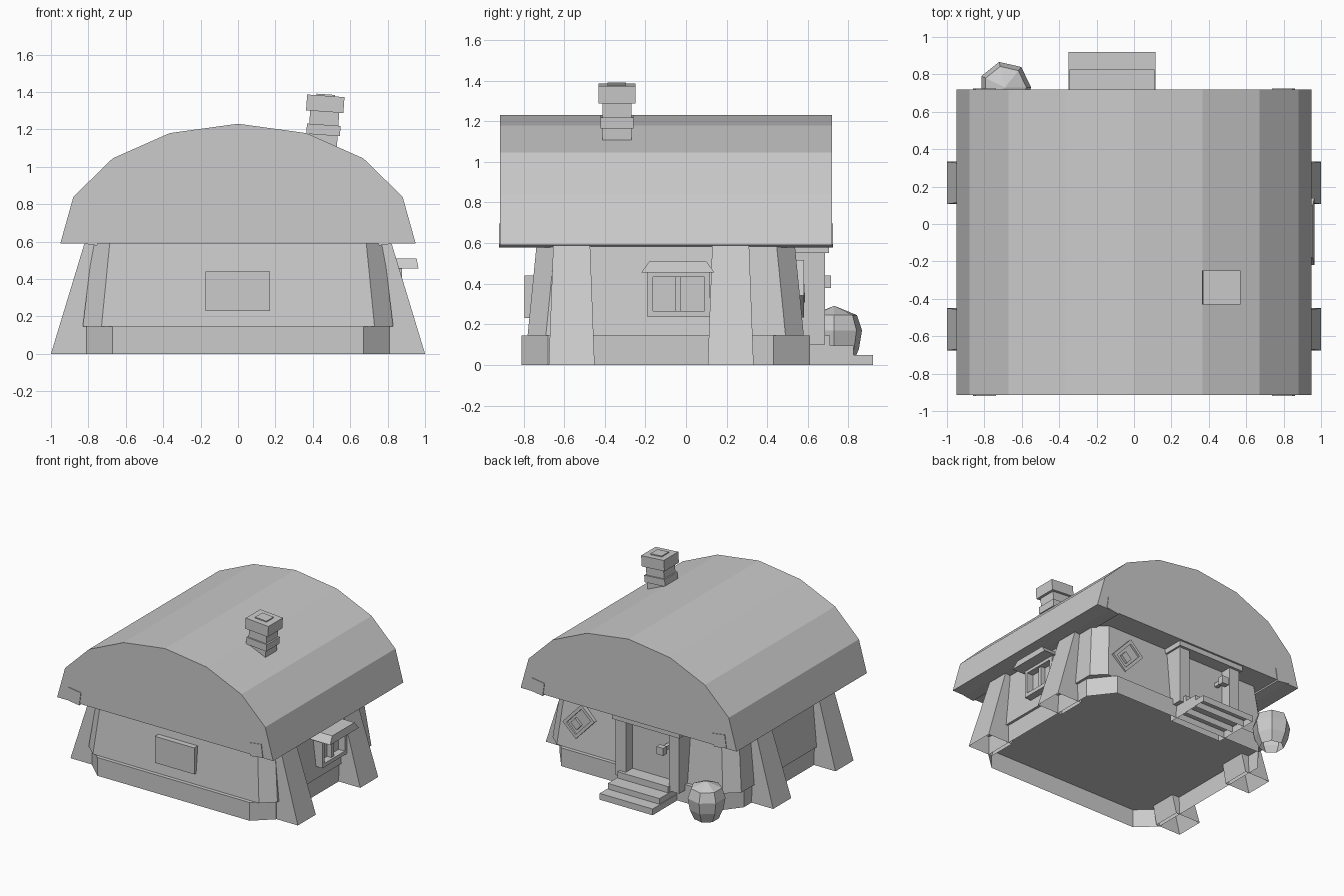
import bpy, bmesh
from math import sin, cos, tau, radians
from mathutils import Matrix, Vector

if "Cube" in bpy.data.objects:
    bpy.data.objects.remove(bpy.data.objects["Cube"])

stone = bpy.data.materials.new("plain grey")
stone.use_nodes = True
GREY = (0.6, 0.6, 0.6, 1)
stone.diffuse_color = GREY
stone.node_tree.nodes["Principled BSDF"].inputs["Base Color"].default_value = GREY


def loft(name, rings, matrix=Matrix(), bottom=True):
    """Solid through rings that share a point count; the bottom may stay open."""
    bm = bmesh.new()
    loops = [[bm.verts.new(matrix @ Vector(p)) for p in ring] for ring in rings]
    for a, b in zip(loops, loops[1:]):
        for i in range(len(a)):
            j = (i + 1) % len(a)
            bm.faces.new((a[i], a[j], b[j], b[i]))
    base = bm.faces.new(loops[0])
    bm.faces.new(loops[-1])
    bmesh.ops.recalc_face_normals(bm, faces=bm.faces)
    if not bottom:
        bm.faces.remove(base)
    mesh = bpy.data.meshes.new(name)
    bm.to_mesh(mesh)
    bm.free()
    mesh.materials.append(stone)
    obj = bpy.data.objects.new(name, mesh)
    bpy.context.collection.objects.link(obj)
    return obj


def rect(x0, x1, y0, y1, z):
    return [(x0, y0, z), (x1, y0, z), (x1, y1, z), (x0, y1, z)]


def box(name, x, y, z, matrix=Matrix(), bottom=True):
    return loft(name, [rect(*x, *y, h) for h in z], matrix, bottom)


def octagon(hx, y0, y1, cx, front, back, z):
    """Rectangle with cut corners, the front and back cuts of their own length."""
    side = [(hx - cx, y0), (hx, y0 + front), (hx, y1 - back), (hx - cx, y1)]
    return [(x, y, z) for x, y in side + [(-x, y) for x, y in side[::-1]]]


# House body, hollow below the floor
loft("plinth", [octagon(0.81, -0.81, 0.61, 0.14, 0.13, 0.18, z) for z in (0, 0.145)],
     bottom=False)
loft("walls", [octagon(0.83, -0.78, 0.58, 0.10, 0.09, 0.09, 0.145),
               octagon(0.775, -0.735, 0.535, 0.09, 0.09, 0.09, 0.6)])

# Roof
half = [(0.95, 0.59), (0.88, 0.84), (0.67, 1.045), (0.365, 1.18)]
arch = half + [(0, 1.23)] + [(-x, z) for x, z in half[::-1]]
loft("roof", [[(x, y, z) for x, z in arch] for y in (-0.915, 0.72)])

# Eave beams and leaning buttresses
for side, word in ((-1, "right"), (1, "left")):
    turn = Matrix.Translation((side * 0.8, 0, 0.638)) @ Matrix.Rotation(radians(side * -8), 4, 'Y')
    box(f"eave_beam_{word}", (-0.055, 0.055), (-0.92, 0.725), (-0.052, 0.052), turn)
    for y, place in ((-0.563, "front"), (0.22, "back")):
        loft(f"buttress_{place}_{word}", [
            rect(side * 0.78, side * 1.0, y - 0.113, y + 0.113, 0),
            rect(side * 0.64, side * 0.815, y - 0.09, y + 0.09, 0.61)], bottom=False)

# Chimney, leaning slightly
lean = Matrix.Translation((0.45, -0.34, 1.1)) @ Matrix.Rotation(radians(4), 4, 'Y')
for name, r, z in (("shaft", 0.078, (-0.04, 0.2)), ("ring", 0.09, (0.07, 0.125)),
                   ("neck", 0.074, (0.125, 0.2)), ("cap", 0.1, (0.195, 0.28)),
                   ("flue", 0.05, (0.28, 0.288))):
    box(f"chimney_{name}", (-r, r), (-r * 0.91, r * 0.91), z, lean)

# Front shutter
box("front_shutter", (-0.175, 0.172), (-0.795, -0.72), (0.23, 0.44))

# Side window with awning
for y in (-0.19, 0.09):
    box("window_jamb", (0.76, 0.876), (y, y + 0.028), (0.235, 0.46))
for z in (0.235, 0.432):
    box("window_rail", (0.76, 0.876), (-0.19, 0.118), (z, z + 0.03))
box("window_mullion", (0.76, 0.86), (-0.055, -0.025), (0.25, 0.45))
box("window_pane", (0.76, 0.822), (-0.18, 0.11), (0.25, 0.45))
loft("window_awning", [rect(0.76, 0.965, -0.22, 0.14, 0.455),
                       rect(0.76, 0.955, -0.18, 0.10, 0.51)])

# Back door, frame and steps
for x, word in ((-0.42, "right"), (0.05, "left")):
    box(f"door_post_{word}", (x, x + 0.09), (0.5, 0.685), (0.1, 0.56))
box("door_lintel", (-0.435, 0.155), (0.5, 0.705), (0.55, 0.595))
box("door", (-0.35, 0.06), (0.5, 0.6), (0.1, 0.56))
box("door_handle_stem", (-0.29, -0.26), (0.58, 0.69), (0.4, 0.43))
box("door_handle", (-0.3, -0.24), (0.67, 0.715), (0.38, 0.44))
for i, (y, z) in enumerate(((0.92, 0.05), (0.825, 0.095), (0.71, 0.145))):
    box("door_step", (-0.35 + i * 0.005, 0.115 - i * 0.005), (0.55, y), (0, z), bottom=False)

# Crooked back window, almost flush with the wall
tilt = Matrix.Translation((0.54, 0, 0.375)) @ Matrix.Rotation(radians(47), 4, 'Y')
for z in (-0.08, 0.055):
    box("crooked_window_rail", (-0.12, 0.12), (0.5, 0.58), (z, z + 0.025), tilt)
for x in (-0.12, 0.095):
    box("crooked_window_jamb", (x, x + 0.025), (0.5, 0.58), (-0.08, 0.08), tilt)
box("crooked_window_pane", (-0.1, 0.1), (0.5, 0.565), (-0.07, 0.07), tilt)
box("crooked_window_latch", (0.0, 0.06), (0.5, 0.585), (-0.035, 0.035), tilt)

# Barrel
profile = [(0.09, 0), (0.125, 0.08), (0.14, 0.17), (0.115, 0.245), (0.004, 0.29)]
loft("barrel", [[(-0.69 + r * cos(tau * k / 7), 0.73 + r * sin(tau * k / 7), z)
                 for k in range(7)] for r, z in profile], bottom=False)
